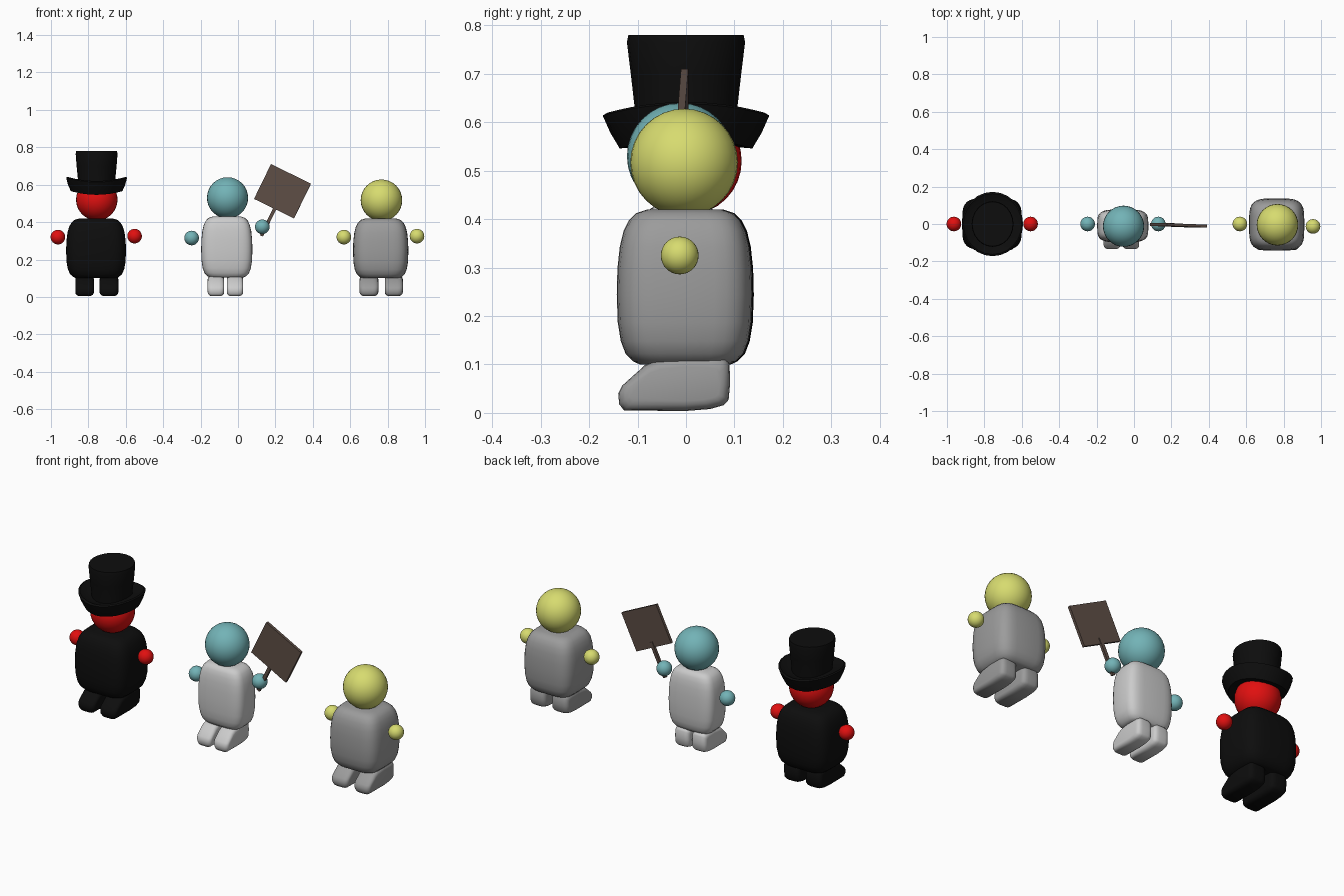
import bpy, bmesh, math
from mathutils import Matrix

if "Cube" in bpy.data.objects:
    bpy.data.objects.remove(bpy.data.objects["Cube"])


def material(name, rgb):
    m = bpy.data.materials.new(name)
    m.diffuse_color = (*rgb, 1)
    m.use_nodes = True
    m.node_tree.nodes["Principled BSDF"].inputs["Base Color"].default_value = m.diffuse_color
    return m


RED = material("red", (0.75, 0.005, 0.005))
BLACK = material("black", (0.004, 0.004, 0.004))
TEAL = material("teal", (0.17, 0.45, 0.47))
YELLOW = material("yellow", (0.68, 0.71, 0.16))
LIGHT = material("light_grey", (0.62, 0.62, 0.62))
GREY = material("grey", (0.33, 0.33, 0.33))
BROWN = material("brown", (0.11, 0.075, 0.06))


def finish(bm, name, mat, angle=40):
    bmesh.ops.recalc_face_normals(bm, faces=bm.faces)
    me = bpy.data.meshes.new(name)
    bm.to_mesh(me)
    bm.free()
    ob = bpy.data.objects.new(name, me)
    bpy.context.collection.objects.link(ob)
    me.materials.append(mat)
    if angle:
        bpy.ops.object.select_all(action='DESELECT')
        ob.select_set(True)
        bpy.context.view_layer.objects.active = ob
        bpy.ops.object.shade_smooth_by_angle(angle=math.radians(angle))
    return ob


def loft(name, rings, mat, angle=40, loop=False):
    """Skin a list of closed rings; cap the ends, or join last to first."""
    bm = bmesh.new()
    vs = [[bm.verts.new(p) for p in r] for r in rings]
    n = len(vs[0])
    pairs = list(zip(vs, vs[1:])) + ([(vs[-1], vs[0])] if loop else [])
    for a, b in pairs:
        for i in range(n):
            j = (i + 1) % n
            bm.faces.new((a[i], a[j], b[j], b[i]))
    if not loop:
        bm.faces.new(vs[0])
        bm.faces.new(vs[-1])
    return finish(bm, name, mat, angle)


def ball(name, loc, r, mat):
    bm = bmesh.new()
    bmesh.ops.create_uvsphere(bm, u_segments=32, v_segments=16, radius=r,
                              matrix=Matrix.Translation(loc))
    return finish(bm, name, mat, 60)


def block(name, size, matrix, mat):
    bm = bmesh.new()
    bmesh.ops.create_cube(bm, size=1, matrix=matrix @ Matrix.Diagonal((*size, 1)))
    return finish(bm, name, mat, 0)


def body(name, cx, cy, hx, hy, z0, z1, mat):
    # height fraction and girth of each rounded-square ring
    prof = [(0, .66), (.02, .76), (.07, .87), (.15, .94), (.27, .985), (.45, 1),
            (.62, .99), (.76, .955), (.86, .90), (.93, .82), (.975, .72), (1, .55)]
    rings = []
    for f, s in prof:
        ring = []
        for i in range(32):
            a = math.tau * i / 32
            c, d = math.cos(a), math.sin(a)
            ring.append((cx + hx * s * math.copysign(abs(c) ** .5, c),
                         cy + hy * s * math.copysign(abs(d) ** .5, d),
                         z0 + (z1 - z0) * f))
        rings.append(ring)
    return loft(name, rings, mat, 60)


# foot side profile (y, z), toe at -y
FOOT = [(-.128, .005), (-.138, .018), (-.14, .04), (-.132, .056), (-.11, .076),
        (-.085, .098), (-.06, .109), (0, .118), (.06, .116), (.082, .112), (.09, .10),
        (.091, .06), (.088, .027), (.078, .016), (.05, .008), (0, .004)]


def foot(name, cx, half, mat, k=1.0):
    mid_y, mid_z = -.025, .058
    rings = []
    for t, s in [(-1, .62), (-.95, .77), (-.84, .89), (-.66, .97), (-.4, 1),
                 (.4, 1), (.66, .97), (.84, .89), (.95, .77), (1, .62)]:
        # shrink by the same margin in depth and height
        sy = 1 - (1 - s) * .5
        rings.append([(cx + half * t, k * (mid_y + (y - mid_y) * sy) - .012 * (1 - k) / .13,
                       mid_z + (z - mid_z) * s) for y, z in FOOT])
    return loft(name, rings, mat, 60)


# --- three figures: head, hands, body, feet ---
figures = [
    ("left", RED, BLACK, BLACK, (-.755, .004, .52), .111,
     [(-.963, 0, .32), (-.553, 0, .325)], (-.759, 0, .16, .14, .10, .42),
     [(-.82, .05), (-.69, .05)], 1.0),
    ("middle", TEAL, LIGHT, LIGHT, (-.056, -.012, .53), .11,
     [(-.248, 0, .315), (.13, 0, .375)], (-.06, -.01, .137, .088, .105, .43),
     [(-.118, .044), (-.016, .044)], .87),
    ("right", YELLOW, GREY, GREY, (.767, -.004, .517), .111,
     [(.566, 0, .32), (.957, -.013, .325)], (.763, -.003, .148, .14, .10, .42),
     [(.70, .05), (.833, .048)], 1.0),
]
for tag, skin, cloth, shoe, head, r, hands, b, feet, k in figures:
    ball(tag + "_head", head, r, skin)
    for side, p in zip("ab", hands):
        ball(f"{tag}_hand_{side}", p, .039, skin)
    body(tag + "_body", *b, cloth)
    for side, (x, half) in zip("ab", feet):
        foot(f"{tag}_foot_{side}", x, half, shoe, k)

# --- top hat: crown and upturned brim that rises at the sides ---
HX = -.756


def hat_ring(rx, ry, z, lift=0, n=24):
    ring = []
    for i in range(n):
        a = math.tau * i / n
        ring.append((HX + rx * math.cos(a), ry * math.sin(a),
                     z + lift * math.cos(a) ** 2))
    return ring


loft("hat_crown", [hat_ring(.098, .103, .56), hat_ring(.100, .106, .63),
                   hat_ring(.107, .114, .70), hat_ring(.112, .122, .765),
                   hat_ring(.109, .119, .78)], BLACK)
loft("hat_brim", [hat_ring(.09, .09, .55, .02), hat_ring(.138, .137, .546, .02),
                  hat_ring(.153, .156, .578, .022), hat_ring(.163, .172, .614, .024),
                  hat_ring(.156, .162, .620, .022), hat_ring(.125, .130, .606, .018),
                  hat_ring(.095, .098, .602, .018)], BLACK, 30, loop=True)

# --- picket sign: board on a stick, leaning to the side ---
tilt = Matrix.Rotation(math.radians(26), 4, 'Y') @ Matrix.Rotation(math.radians(-2), 4, 'Z')
block("sign_board", (.238, .015, .207), Matrix.Translation((.238, -.007, .565)) @ tilt, BROWN)
block("sign_stick", (.018, .014, .19), Matrix.Translation((.167, -.002, .412)) @ tilt, BROWN)
